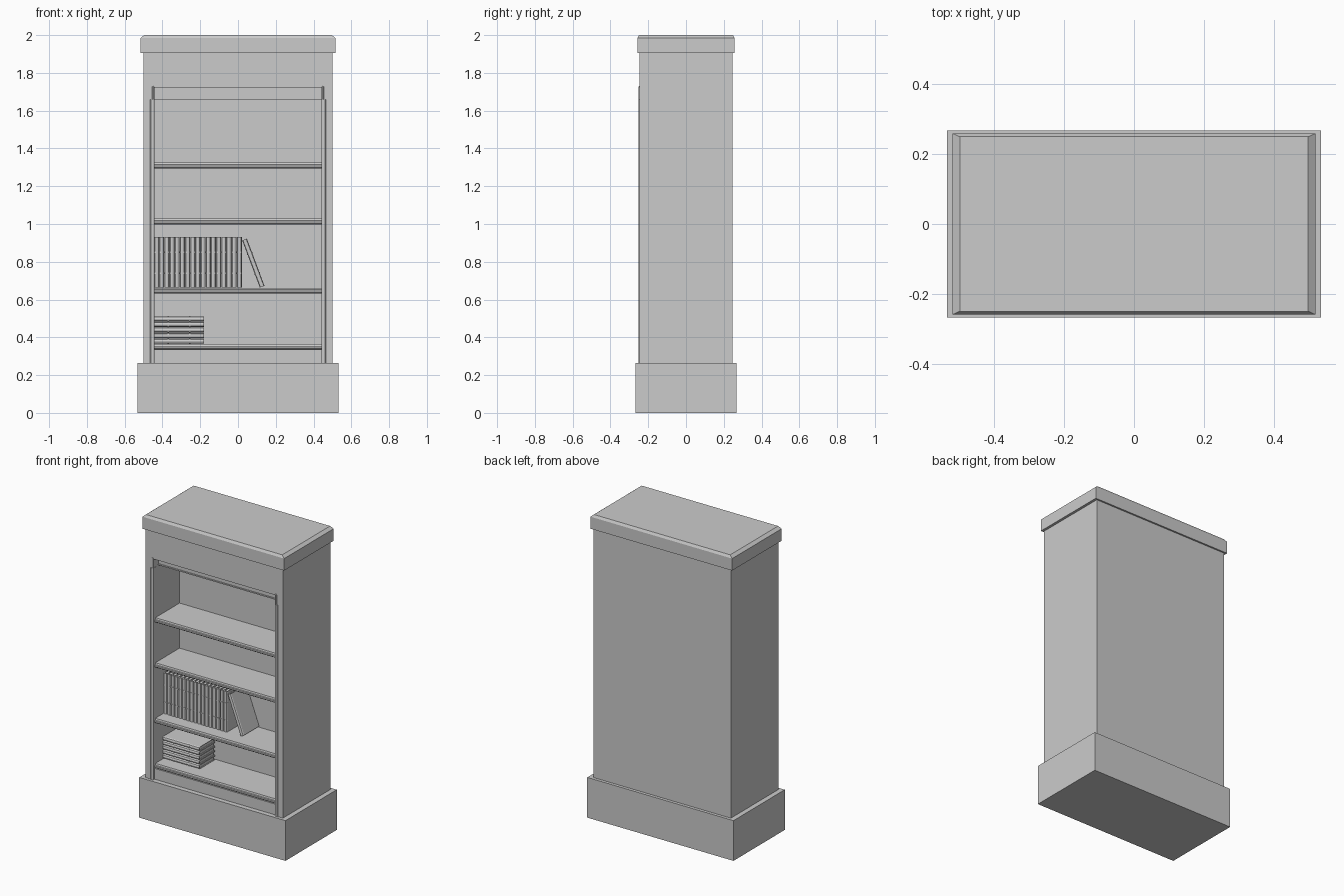
import bpy, bmesh, math
from mathutils import Matrix

if "Cube" in bpy.data.objects:
    bpy.data.objects.remove(bpy.data.objects["Cube"])

BACK = 0.027          # face of the inner back panel
W = 0.445             # half width of the opening


def finish(name, bm):
    bmesh.ops.recalc_face_normals(bm, faces=bm.faces)
    me = bpy.data.meshes.new(name)
    bm.to_mesh(me)
    bm.free()
    ob = bpy.data.objects.new(name, me)
    bpy.context.collection.objects.link(ob)
    return ob


def add_box(bm, x0, x1, y0, y1, z0, z1, taper=(0, 0)):
    """Box whose top face can be shrunk to make a chamfer."""
    tx, ty = taper
    lo = [bm.verts.new(p) for p in ((x0, y0, z0), (x1, y0, z0), (x1, y1, z0), (x0, y1, z0))]
    hi = [bm.verts.new(p) for p in ((x0 + tx, y0 + ty, z1), (x1 - tx, y0 + ty, z1),
                                    (x1 - tx, y1 - ty, z1), (x0 + tx, y1 - ty, z1))]
    bm.faces.new(lo[::-1])
    bm.faces.new(hi)
    for i in range(4):
        j = (i + 1) % 4
        bm.faces.new((lo[i], lo[j], hi[j], hi[i]))


def box(name, *dims, taper=(0, 0)):
    bm = bmesh.new()
    add_box(bm, *dims, taper=taper)
    return finish(name, bm)


def add_prism(bm, pts, start, end, place):
    """Extrude a closed 2D profile; place(u, v, t) gives the 3D point."""
    a = [bm.verts.new(place(u, v, start)) for u, v in pts]
    b = [bm.verts.new(place(u, v, end)) for u, v in pts]
    bm.faces.new(a)
    bm.faces.new(b[::-1])
    for i in range(len(pts)):
        j = (i + 1) % len(pts)
        bm.faces.new((a[i], a[j], b[j], b[i]))


# Plinth
box("plinth", -0.533, 0.533, -0.267, 0.267, 0, 0.265)

# Carcass with a recessed opening
carcass = box("carcass", -0.5, 0.5, -0.247, 0.247, 0.255, 1.91)
cutter = box("opening_cutter", -W, W, -0.4, BACK, 0.26, 1.72)
mod = carcass.modifiers.new("opening", "BOOLEAN")
mod.operation = "DIFFERENCE"
mod.solver = "EXACT"
mod.object = cutter
cutter.hide_render = True
cutter.hide_set(True)

# Cornice with chamfered top edge
bm = bmesh.new()
add_box(bm, -0.517, 0.517, -0.258, 0.258, 1.905, 1.984)
add_box(bm, -0.517, 0.517, -0.258, 0.258, 1.984, 2.0, taper=(0.02, 0.009))
bmesh.ops.remove_doubles(bm, verts=bm.verts, dist=1e-5)
bmesh.ops.delete(bm, geom=[f for f in bm.faces if abs(f.normal.z) > 0.9 and
                           abs(f.calc_center_median().z - 1.984) < 1e-4], context="FACES")
finish("cornice", bm)

# Recessed header and kick board
box("header", -W, W, -0.19, BACK + 0.01, 1.66, 1.73)
box("header_lip", -W, W, -0.195, -0.18, 1.66, 1.668)
box("kick_board", -W, W, -0.235, BACK + 0.01, 0.26, 0.336)

# Shelves with a moulded front edge
shelf_profile = [(BACK + 0.005, 0), (-0.225, 0), (-0.228, -0.010), (-0.236, -0.012),
                 (-0.236, -0.022), (-0.230, -0.025), (-0.225, -0.030), (BACK + 0.005, -0.030)]
for i, top in enumerate((0.365, 0.662, 1.028, 1.325)):
    bm = bmesh.new()
    add_prism(bm, shelf_profile, -W, W, lambda u, v, t: (t, u, top + v))
    finish(f"shelf_{i + 1}", bm)

# Slim mouldings and pins on both sides of the opening
for side, s in (("left", -1), ("right", 1)):
    bm = bmesh.new()
    add_prism(bm, [(0.443, -0.22), (0.443, -0.248), (0.449, -0.251), (0.460, -0.251),
                   (0.466, -0.246), (0.466, -0.22)], 0.26, 1.66,
              lambda u, v, t: (s * u, v, t))
    finish(f"{side}_moulding", bm)
    bm = bmesh.new()
    bmesh.ops.create_cone(bm, cap_ends=True, segments=10, radius1=0.007, radius2=0.007,
                          depth=0.065, matrix=Matrix.Translation((s * 0.449, -0.245, 1.6925)))
    bmesh.ops.create_uvsphere(bm, u_segments=10, v_segments=6, radius=0.007,
                              matrix=Matrix.Translation((s * 0.449, -0.245, 1.723)))
    finish(f"{side}_pin", bm)

# Book: one U-shaped cover with a curved spine, pages and raised bands
T, D, H = 0.0274, 0.165, 0.267


def spine_arc(grow):
    return [(math.sin(math.radians(a)) * (T / 2 + grow), -math.cos(math.radians(a)) * (0.009 + grow))
            for a in (-90, -45, 0, 45, 90)]


def book_mesh():
    bm = bmesh.new()
    up = lambda u, v, t: (u, v, t)
    h, c = T / 2 - 0.0005, 0.003
    outer = [(-h, D)] + [(u * h / (T / 2), v + 0.009) for u, v in spine_arc(0)] + [(h, D)]
    inner = [(h - c, D), (h - c, 0.012), (-h + c, 0.012), (-h + c, D)]
    add_prism(bm, outer + inner, 0, H, up)
    add_box(bm, -h + c, h - c, 0.011, D - 0.006, 0.005, H - 0.005)
    for z in (0.075, 0.188):
        arc = [(u * 0.98, v + 0.009) for u, v in spine_arc(0.0015)]
        add_prism(bm, arc, z - 0.004, z + 0.004, up)
    ob = finish("standing_book_1", bm)
    return ob


first = book_mesh()


def place_book(name, matrix, ob=None):
    if ob is None:
        ob = bpy.data.objects.new(name, first.data)
        bpy.context.collection.objects.link(ob)
    ob.matrix_world = matrix


FRONT = -0.145
# Standing row
for i in range(17):
    place_book(f"standing_book_{i + 1}",
               Matrix.Translation((-W + T * (i + 0.5), FRONT, 0.663)), first if i == 0 else None)
# Leaning book
place_book("leaning_book", Matrix.Translation((0.128, FRONT, 0.668)) @
           Matrix.Rotation(math.radians(-20.5), 4, "Y"))
# Lying stack
for i in range(5):
    place_book(f"lying_book_{i + 1}",
               Matrix.Translation((-W + H - 0.002, FRONT - 0.003, 0.380 + 0.0295 * i)) @
               Matrix.Rotation(math.radians(-90), 4, "Y"))
